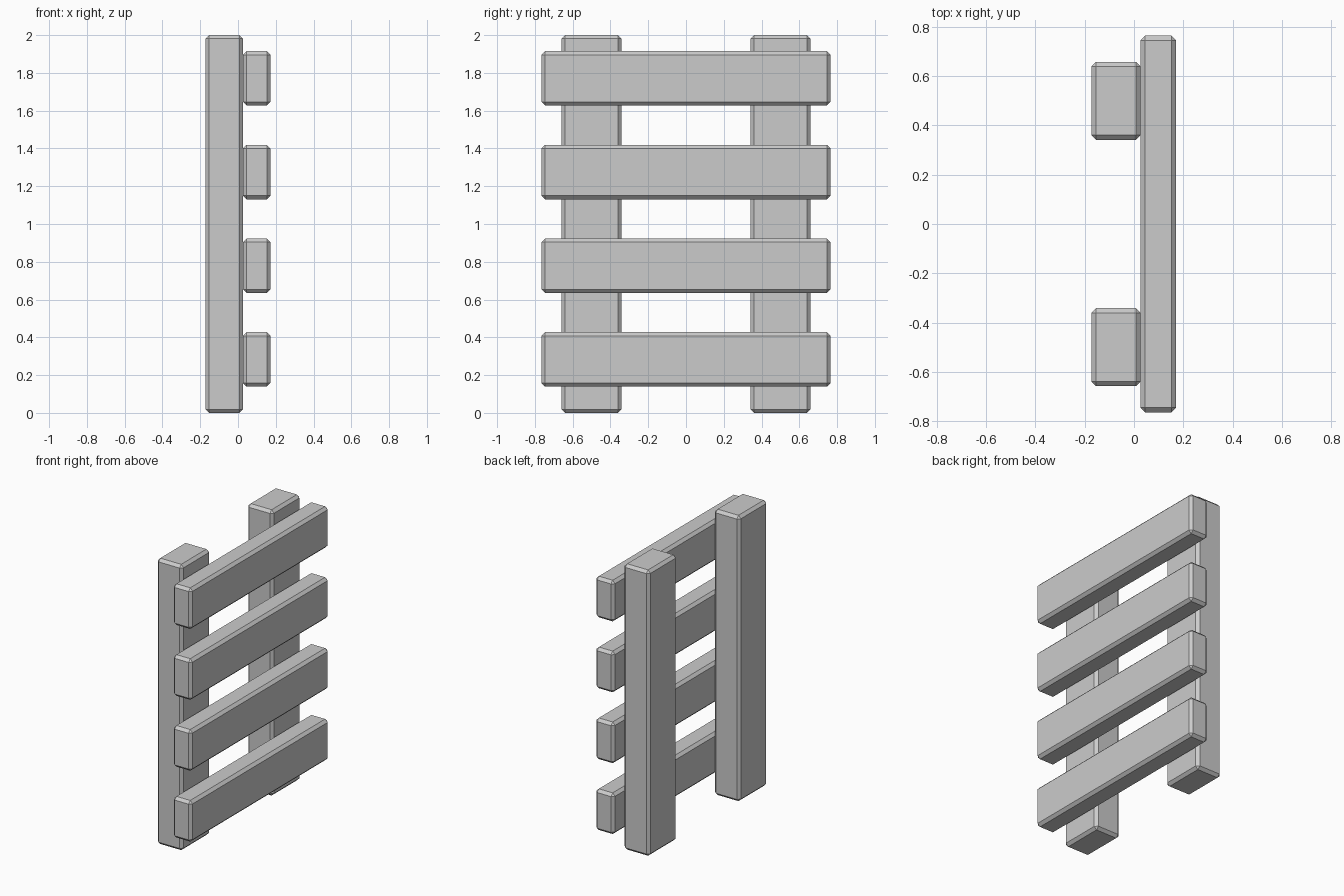
import bpy

cube = bpy.data.objects.get("Cube")
if cube:
    bpy.data.objects.remove(cube, do_unlink=True)

grey = bpy.data.materials.new("light grey")
grey.use_nodes = True
grey.diffuse_color = (0.6, 0.6, 0.6, 1)
grey.node_tree.nodes["Principled BSDF"].inputs["Base Color"].default_value = (0.6, 0.6, 0.6, 1)


def board(name, centre, size):
    """A flat-shaded board with chamfered edges."""
    bpy.ops.mesh.primitive_cube_add(size=1, location=centre)
    obj = bpy.context.object
    obj.name = name
    obj.scale = size
    bpy.ops.object.transform_apply(location=False, rotation=False, scale=True)
    chamfer = obj.modifiers.new("chamfer", "BEVEL")
    chamfer.width = 0.019
    chamfer.segments = 1
    obj.data.materials.append(grey)
    return obj


# Two upright posts
for side, y in (("front", -0.5), ("back", 0.5)):
    board(side + "_post", (-0.073, y, 1), (0.2, 0.317, 2))

# Four evenly spaced slats fixed across the posts
for i in range(4):
    board(f"slat_{i + 1}", (0.099, 0, 0.283 + i * 0.496), (0.145, 1.53, 0.288))
